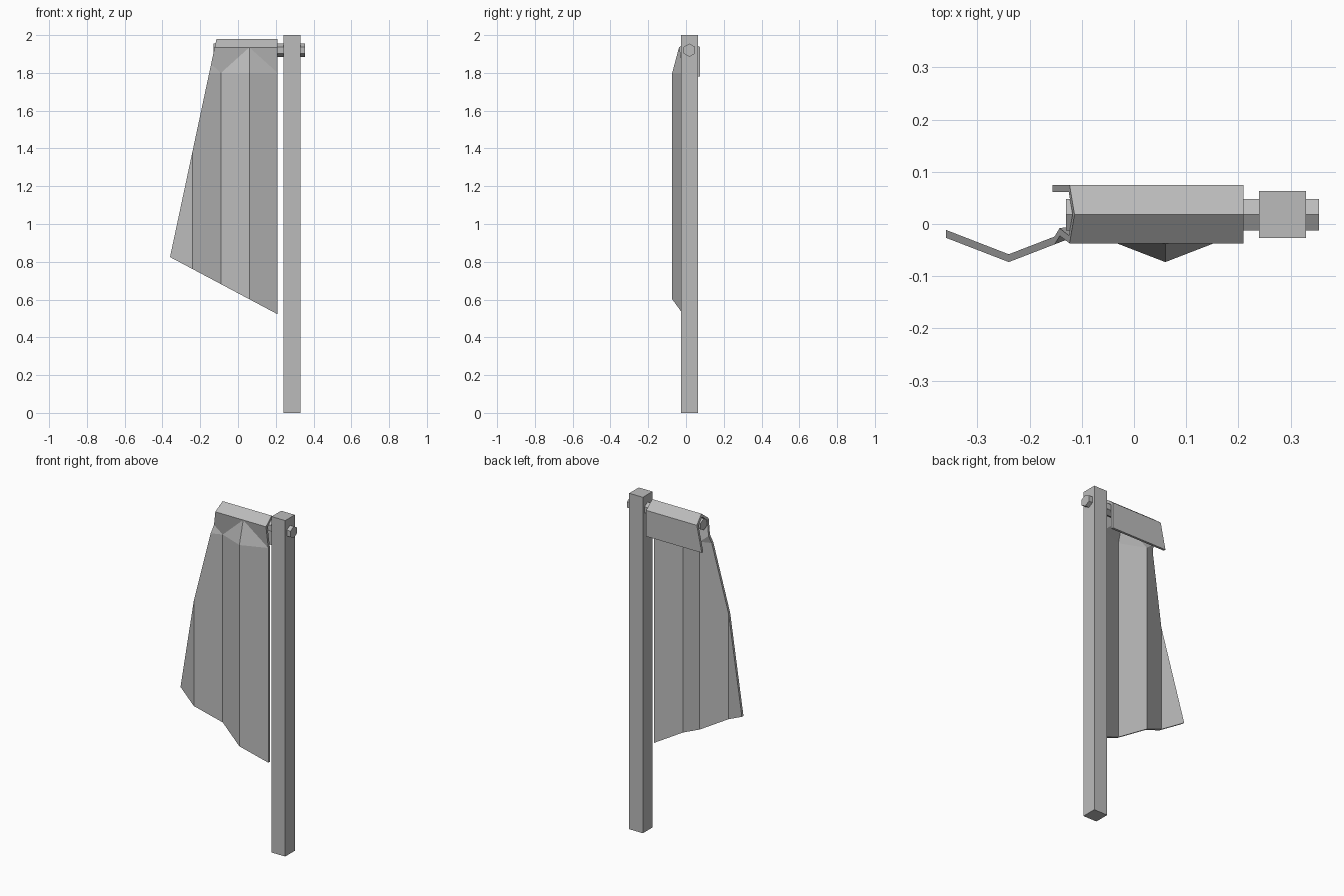
import bpy
import bmesh
import math
from mathutils import Matrix, Vector

cube = bpy.data.objects.get("Cube")
if cube:
    bpy.data.objects.remove(cube, do_unlink=True)

grey = bpy.data.materials.new("plain grey")
grey.use_nodes = True
colour = (0.5, 0.5, 0.5, 1)
grey.diffuse_color = colour
grey.node_tree.nodes["Principled BSDF"].inputs["Base Color"].default_value = colour


def add_object(name, bm):
    mesh = bpy.data.meshes.new(name)
    bm.to_mesh(mesh)
    bm.free()
    mesh.materials.append(grey)
    obj = bpy.data.objects.new(name, mesh)
    bpy.context.collection.objects.link(obj)
    return obj


# Square upright post
bm = bmesh.new()
bmesh.ops.create_cube(bm, size=1, matrix=Matrix.Translation((0.285, 0.018, 1))
                      @ Matrix.Diagonal((0.09, 0.09, 2, 1)))
add_object("post", bm)

# Six-sided crossbar through the post
bm = bmesh.new()
x0, x1 = -0.13, 0.355
bmesh.ops.create_cone(bm, cap_ends=True, segments=6, radius1=0.035, radius2=0.035,
                      depth=x1 - x0,
                      matrix=Matrix.Translation(((x0 + x1) / 2, 0.018, 1.92))
                      @ Matrix.Rotation(math.pi / 2, 4, "Y")
                      @ Matrix.Rotation(math.pi / 2, 4, "Z"))
add_object("crossbar", bm)

# Banner sheet: regular pleats below, folded over the crossbar above
columns = [-0.39 + 0.15 * i for i in range(6)]
ridge_y, valley_y = -0.073, -0.015
rows = [(None, 0.3), (None, 1.8), (-0.037, 1.935),
        (0.018, 1.98), (0.075, 1.935), (0.075, 1.78)]
bm = bmesh.new()
grid = []
for y, z in rows:
    grid.append([bm.verts.new((x, (ridge_y if i % 2 else valley_y) if y is None else y, z))
                 for i, x in enumerate(columns)])
for r in range(len(rows) - 1):
    for c in range(len(columns) - 1):
        a, b = grid[r][c], grid[r][c + 1]
        d, e = grid[r + 1][c], grid[r + 1][c + 1]
        if r != 1:
            bm.faces.new((a, b, e, d))
        elif c % 2:  # crease runs from the valley to the neighbouring ridge
            bm.faces.new((a, b, d))
            bm.faces.new((b, e, d))
        else:
            bm.faces.new((a, b, e))
            bm.faces.new((a, e, d))
banner = add_object("banner", bm)
solid = banner.modifiers.new("thickness", "SOLIDIFY")
solid.thickness = 0.014
solid.offset = -1
solid.use_even_offset = True

# Trim the thickened sheet along its slanted edges
bm = bmesh.new()
bm.from_object(banner, bpy.context.evaluated_depsgraph_get())
banner.modifiers.clear()
cuts = [((0.21, 0, 0), (1, 0, 0)),
        ((-0.36, 0, 0.825), (-1.15, 0, 0.245)),
        ((0.21, 0, 0.522), (-0.303, 0, -0.57))]
for point, normal in cuts:
    cut = bmesh.ops.bisect_plane(bm, geom=bm.verts[:] + bm.edges[:] + bm.faces[:],
                                 plane_co=Vector(point), plane_no=Vector(normal),
                                 clear_outer=True)
    edges = [g for g in cut["geom_cut"] if isinstance(g, bmesh.types.BMEdge)]
    bmesh.ops.holes_fill(bm, edges=edges, sides=0)
bmesh.ops.recalc_face_normals(bm, faces=bm.faces[:])
bm.to_mesh(banner.data)
bm.free()
